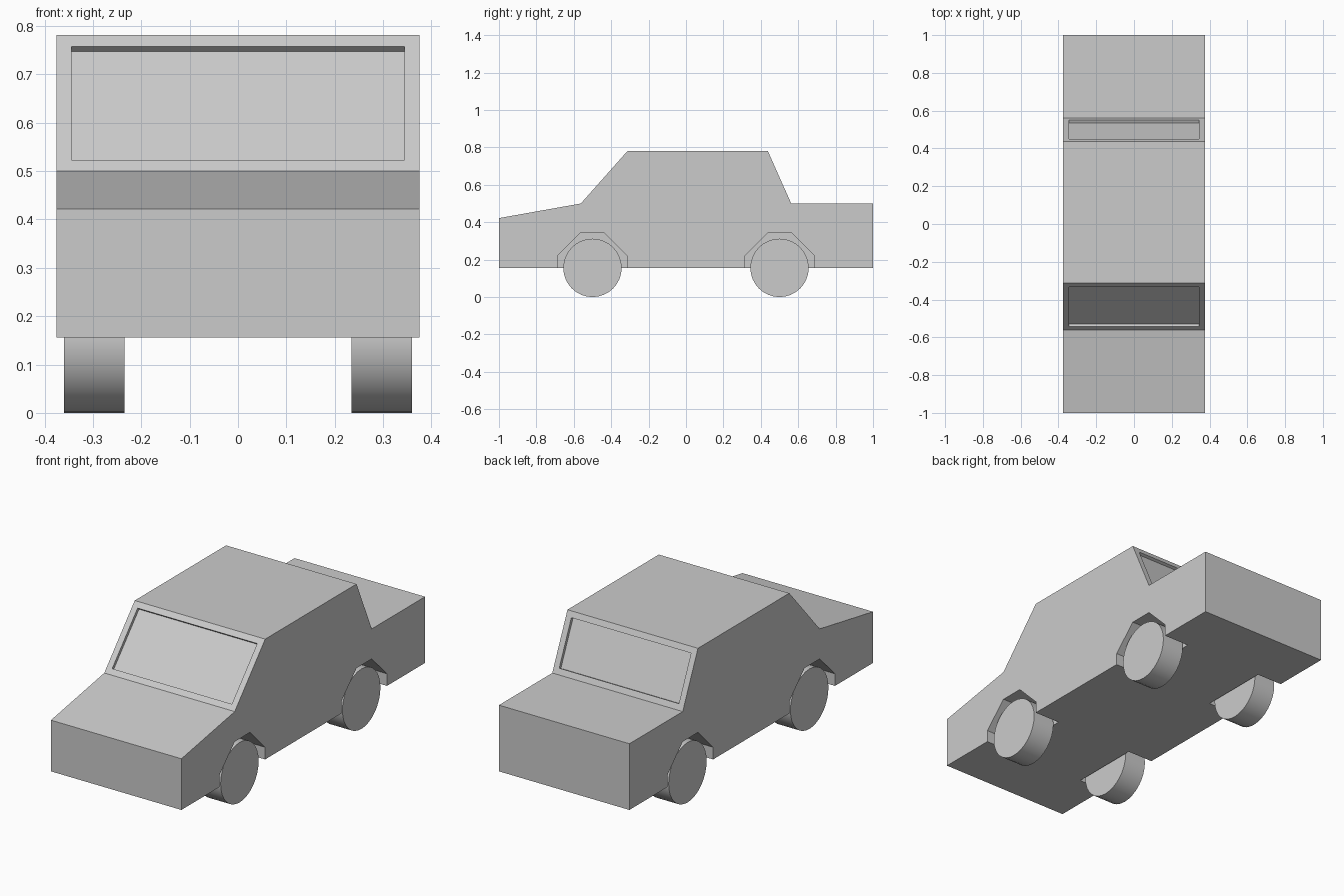
import bpy, bmesh, math

if "Cube" in bpy.data.objects:
    bpy.data.objects.remove(bpy.data.objects["Cube"])

HALF_W = 0.375


def prism(name, profile, x0, x1):
    """Extrude a (y, z) side profile between two x positions."""
    bm = bmesh.new()
    face = bm.faces.new([bm.verts.new((x0, y, z)) for y, z in profile])
    ext = bmesh.ops.extrude_face_region(bm, geom=[face])
    for v in ext["geom"]:
        if isinstance(v, bmesh.types.BMVert):
            v.co.x = x1
    bmesh.ops.recalc_face_normals(bm, faces=bm.faces)
    mesh = bpy.data.meshes.new(name)
    bm.to_mesh(mesh)
    bm.free()
    obj = bpy.data.objects.new(name, mesh)
    bpy.context.collection.objects.link(obj)
    return obj


# Body shell: bonnet, sloping windscreen, roof, rear window, boot
body = prism("car_body", [
    (-1, 0.156), (-1, 0.422), (-0.5625, 0.5), (-0.3125, 0.781),
    (0.4375, 0.781), (0.5625, 0.5), (1, 0.5), (1, 0.156)], -HALF_W, HALF_W)

# Recessed windscreen and rear window
bm = bmesh.new()
bm.from_mesh(body.data)
bm.normal_update()
windows = [f for f in bm.faces if abs(f.normal.y) > 0.3 and f.normal.z > 0.3]
bmesh.ops.inset_individual(bm, faces=windows, thickness=0.031, use_even_offset=True)
push = [(f, f.normal.copy()) for f in windows]
for f, n in push:
    new = bmesh.ops.extrude_discrete_faces(bm, faces=[f])["faces"][0]
    bmesh.ops.translate(bm, verts=new.verts, vec=n * -0.0156)
bm.to_mesh(body.data)
bm.free()

# Wheels and wheel arches
arch = [(-0.1875, 0.1), (-0.1875, 0.219), (-0.0625, 0.344),
        (0.0625, 0.344), (0.1875, 0.219), (0.1875, 0.1)]
for y, end in ((-0.5, "front"), (0.5, "rear")):
    for s, side in ((-1, "left"), (1, "right")):
        cutter = prism(f"{end}_{side}_arch_cutter",
                       [(y + py, pz) for py, pz in arch], s * 0.228, s * 0.5)
        cutter.hide_render = True
        cutter.hide_set(True)
        cut = body.modifiers.new(f"{end}_{side}_arch", "BOOLEAN")
        cut.operation = "DIFFERENCE"
        cut.solver = "EXACT"
        cut.object = cutter

        bpy.ops.mesh.primitive_cylinder_add(
            vertices=32, radius=0.156, depth=0.125,
            location=(s * 0.297, y, 0.156), rotation=(0, math.pi / 2, 0))
        wheel = bpy.context.object
        wheel.name = f"{end}_{side}_wheel"
        bpy.ops.object.shade_smooth_by_angle()
